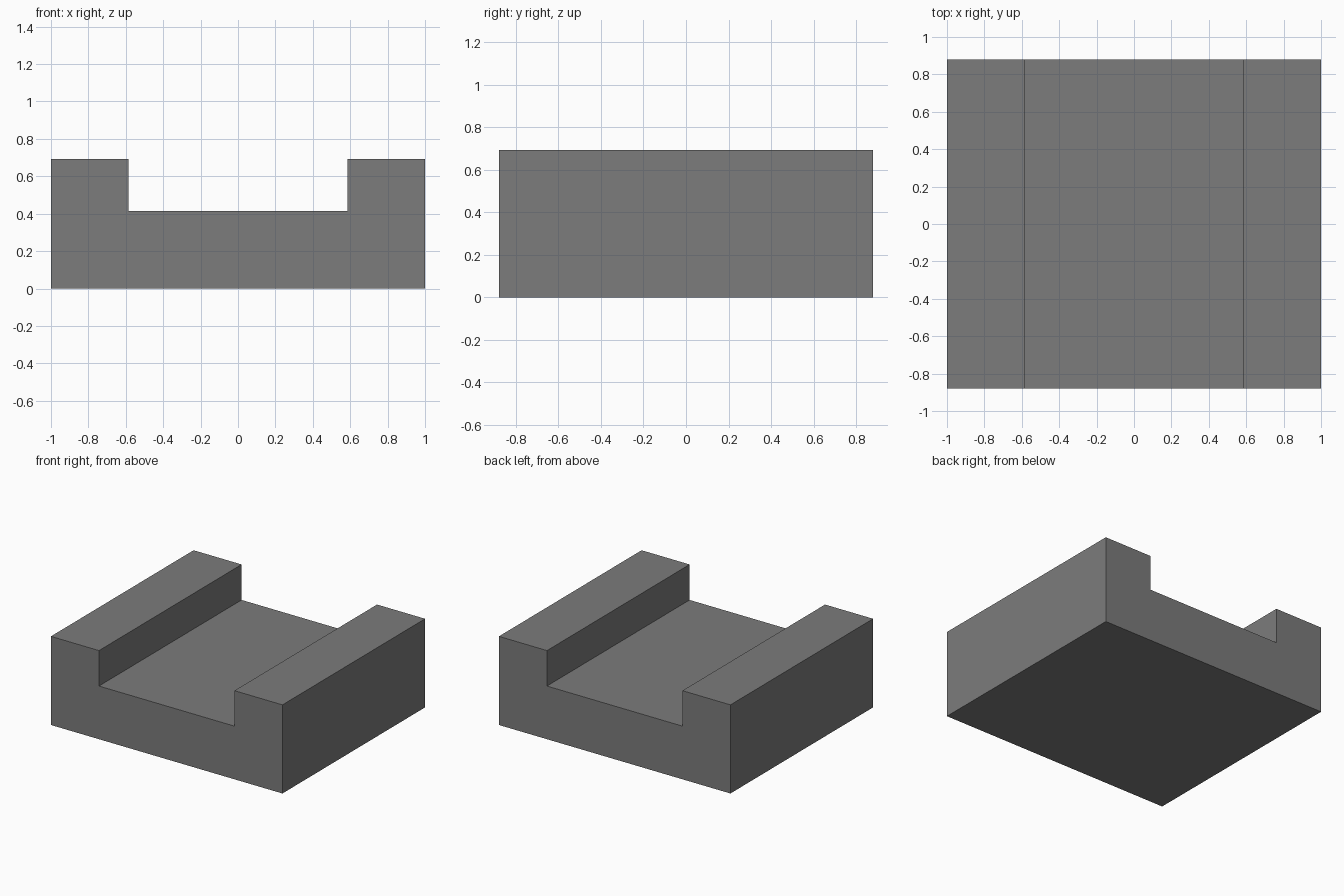
import bpy, bmesh

if "Cube" in bpy.data.objects:
    bpy.data.objects.remove(bpy.data.objects["Cube"])

HALF_X, HALF_Y, TOP = 1.0, 0.88, 0.692
SLOT_X, FLOOR = 0.585, 0.415

grey = bpy.data.materials.new("mid grey")
grey.diffuse_color = (0.2, 0.2, 0.2, 1)
grey.use_nodes = True
grey.node_tree.nodes["Principled BSDF"].inputs["Base Color"].default_value = grey.diffuse_color

# Channel block: right half of the U profile, mirrored, then extruded front to back
half = [(HALF_X, 0), (HALF_X, TOP), (SLOT_X, TOP), (SLOT_X, FLOOR)]
profile = half + [(-x, z) for x, z in reversed(half)]

bm = bmesh.new()
face = bm.faces.new([bm.verts.new((x, -HALF_Y, z)) for x, z in profile])
ext = bmesh.ops.extrude_face_region(bm, geom=[face], use_keep_orig=True)
verts = [v for v in ext["geom"] if isinstance(v, bmesh.types.BMVert)]
bmesh.ops.translate(bm, verts=verts, vec=(0, 2 * HALF_Y, 0))
bmesh.ops.recalc_face_normals(bm, faces=bm.faces)

mesh = bpy.data.meshes.new("channel_block")
bm.to_mesh(mesh)
bm.free()
mesh.materials.append(grey)
bpy.context.collection.objects.link(bpy.data.objects.new("channel_block", mesh))
